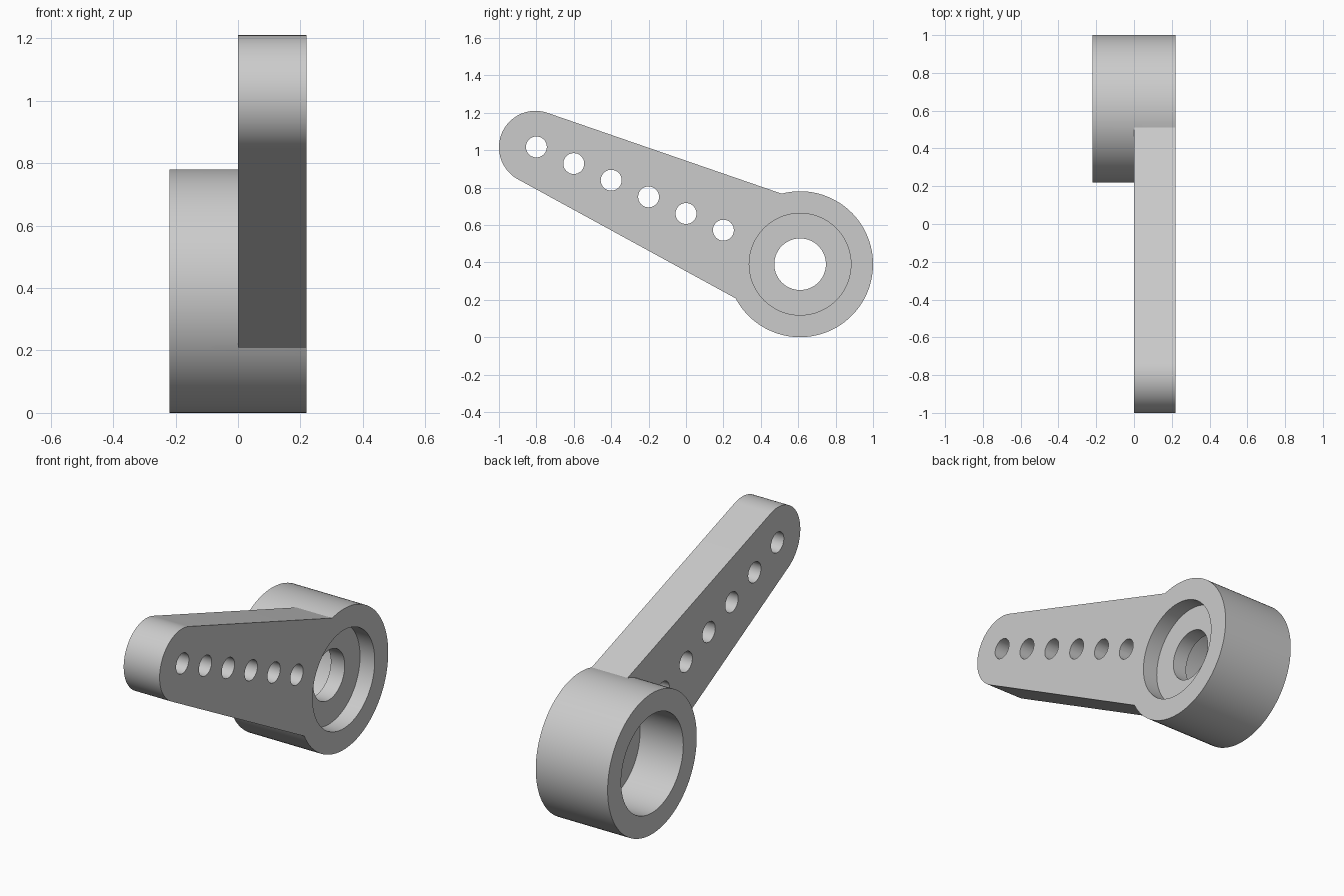
import bpy, bmesh
from math import cos, sin, pi, radians

cube = bpy.data.objects.get("Cube")
if cube:
    bpy.data.objects.remove(cube, do_unlink=True)

HUB, HUB_R = (0.61, 0.39), 0.39       # centre (y, z) and radius
TIP, TIP_R = (-0.805, 1.015), 0.195
HALF = 0.22                           # half width of hub; arm fills 0..HALF

grey = bpy.data.materials.new("light grey")
grey.use_nodes = True
colour = (0.6, 0.6, 0.6, 1)
grey.diffuse_color = colour
grey.node_tree.nodes["Principled BSDF"].inputs["Base Color"].default_value = colour


def arc(centre, r, start, end, n):
    """Points (y, z) along an arc, ends included, angles in degrees."""
    angles = [radians(start + (end - start) * i / n) for i in range(n + 1)]
    return [(centre[0] + r * cos(a), centre[1] + r * sin(a)) for a in angles]


# Outline pieces: outer hub arc, hub arc behind the arm, rounded arm tip
outer = arc(HUB, HUB_R, -152.1, 104.7, 72)
inner = arc(HUB, HUB_R, 104.7, 207.9, 28)
tip = arc(TIP, TIP_R, 71, 241.5, 40)

# Body: full-width hub with a half-width arm sharing its face
bm = bmesh.new()
cache = {}


def vert(x, p):
    key = (x, round(p[0], 5), round(p[1], 5))
    if key not in cache:
        cache[key] = bm.verts.new((x, p[0], p[1]))
    return cache[key]


def cap(x, points):
    bm.faces.new([vert(x, p) for p in points])


def wall(x0, x1, points):
    for p, q in zip(points, points[1:]):
        bm.faces.new([vert(x0, p), vert(x0, q), vert(x1, q), vert(x1, p)])


cap(-HALF, outer + inner[1:-1])
cap(HALF, outer + tip)
cap(0, inner + tip[::-1])
wall(-HALF, 0, outer)
wall(0, HALF, outer)
wall(-HALF, 0, inner)
wall(0, HALF, [outer[-1]] + tip + [outer[0]])
bmesh.ops.recalc_face_normals(bm, faces=bm.faces)
mesh = bpy.data.meshes.new("lever_arm")
bm.to_mesh(mesh)
bm.free()
mesh.materials.append(grey)
body = bpy.data.objects.new("lever_arm", mesh)
bpy.context.collection.objects.link(body)


def bore(centre, r, x0, x1, sides):
    """Cut a round hole along x from x0 to x1."""
    bpy.ops.mesh.primitive_cylinder_add(
        vertices=sides, radius=r, depth=x1 - x0,
        location=((x0 + x1) / 2, *centre), rotation=(0, pi / 2, 0))
    cutter = bpy.context.object
    cutter.name = "hole_cutter"
    cutter.hide_render = True
    cutter.data.materials.append(grey)
    bpy.context.view_layer.objects.active = body
    mod = body.modifiers.new("hole", 'BOOLEAN')
    mod.operation, mod.solver, mod.object = 'DIFFERENCE', 'EXACT', cutter
    bpy.ops.object.modifier_apply(modifier=mod.name)
    bpy.data.objects.remove(cutter, do_unlink=True)


# Hub: deep socket, shallow recess and the hole through the web between them
bore(HUB, 0.272, -0.4, 0.045, 80)
bore(HUB, 0.272, 0.13, 0.4, 80)
bore(HUB, 0.138, -0.1, 0.3, 56)

# Row of holes along the arm
for i in range(6):
    bore((-0.8 + 0.2 * i, 1.017 - 0.089 * i), 0.056, -0.1, 0.4, 32)

bpy.ops.object.select_all(action='DESELECT')
body.select_set(True)
bpy.context.view_layer.objects.active = body
bpy.ops.object.shade_smooth_by_angle(angle=radians(25))
